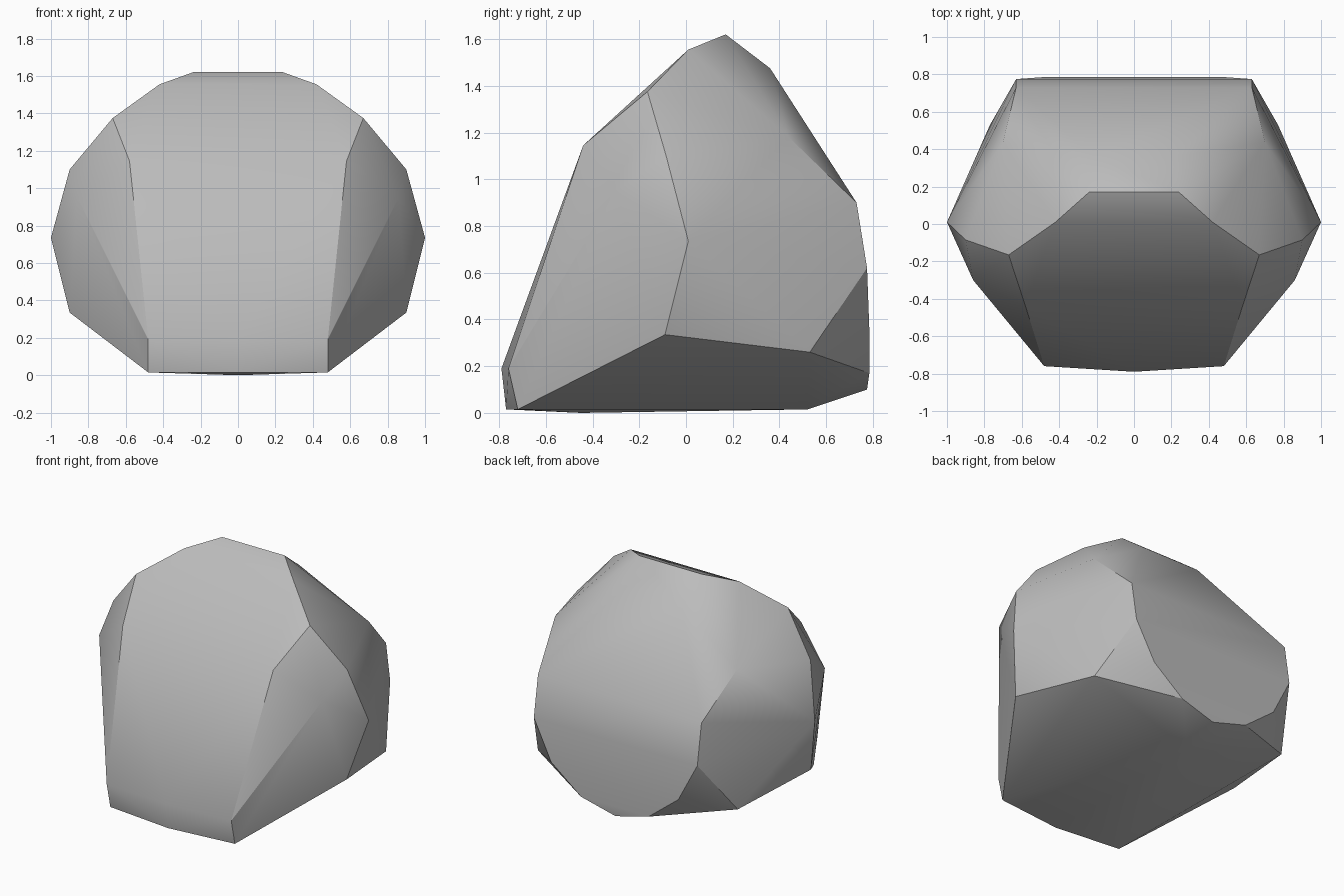
import bpy
import bmesh
import math

default_cube = bpy.data.objects.get("Cube")
if default_cube:
    bpy.data.objects.remove(default_cube, do_unlink=True)


def flat_material(name, color):
    material = bpy.data.materials.new(name)
    material.use_nodes = True
    material.diffuse_color = color
    shader = next(n for n in material.node_tree.nodes if n.type == "BSDF_PRINCIPLED")
    shader.inputs["Base Color"].default_value = color
    shader.inputs["Roughness"].default_value = 0.9
    return material


def mirrored_hull(name, outlines, material):
    """Wrap a convex skin around corner points mirrored across x."""
    mesh = bpy.data.meshes.new(name)
    bm = bmesh.new()
    for outline in outlines:
        for x, y, z in outline:
            for side in ([1, -1] if x else [1]):
                bm.verts.new((side * x, y, z))
    hull = bmesh.ops.convex_hull(bm, input=bm.verts[:])
    spare = {g for g in hull["geom_interior"] + hull["geom_unused"]
             if isinstance(g, bmesh.types.BMVert)}
    bmesh.ops.delete(bm, geom=list(spare), context="VERTS")
    bmesh.ops.recalc_face_normals(bm, faces=bm.faces[:])
    bm.to_mesh(mesh)
    bm.free()
    mesh.materials.append(material)
    obj = bpy.data.objects.new(name, mesh)
    bpy.context.collection.objects.link(obj)
    return obj


# Crest running from the peak down to the widest corner of each side
crest = [(.24, .17, 1.62), (.42, .01, 1.555), (.67, -.165, 1.375),
         (.9, -.085, 1.1), (1, .01, .735), (.9, -.09, .335)]

# Sloping front face and its blunt foot
front_slope = [(.58, -.44, 1.145), (.86, -.3, .95), (.48, -.76, .19),
               (0, -.79, .19), (.48, -.72, .015), (0, -.77, .015)]

# Back shoulder and the rounded back facet
back_shoulder = [(.22, .36, 1.475), (.7, .44, 1.18), (.77, .53, .26)]
back_facet = [(.63, .73, .9), (.63, .775, .62), (.49, .785, .35),
              (.26, .785, .17), (0, .775, .1)]

# Shallow belly resting on the ground
belly = [(0, -.45, 0), (0, .52, .015)]

stone = flat_material("stone grey", (.5, .5, .5, 1))
rock = mirrored_hull("boulder", [crest, front_slope, back_shoulder, back_facet, belly], stone)

# Soften the shallow creases, keep the hard ridges
bpy.ops.object.select_all(action="DESELECT")
rock.select_set(True)
bpy.context.view_layer.objects.active = rock
bpy.ops.object.shade_smooth_by_angle(angle=math.radians(30))
